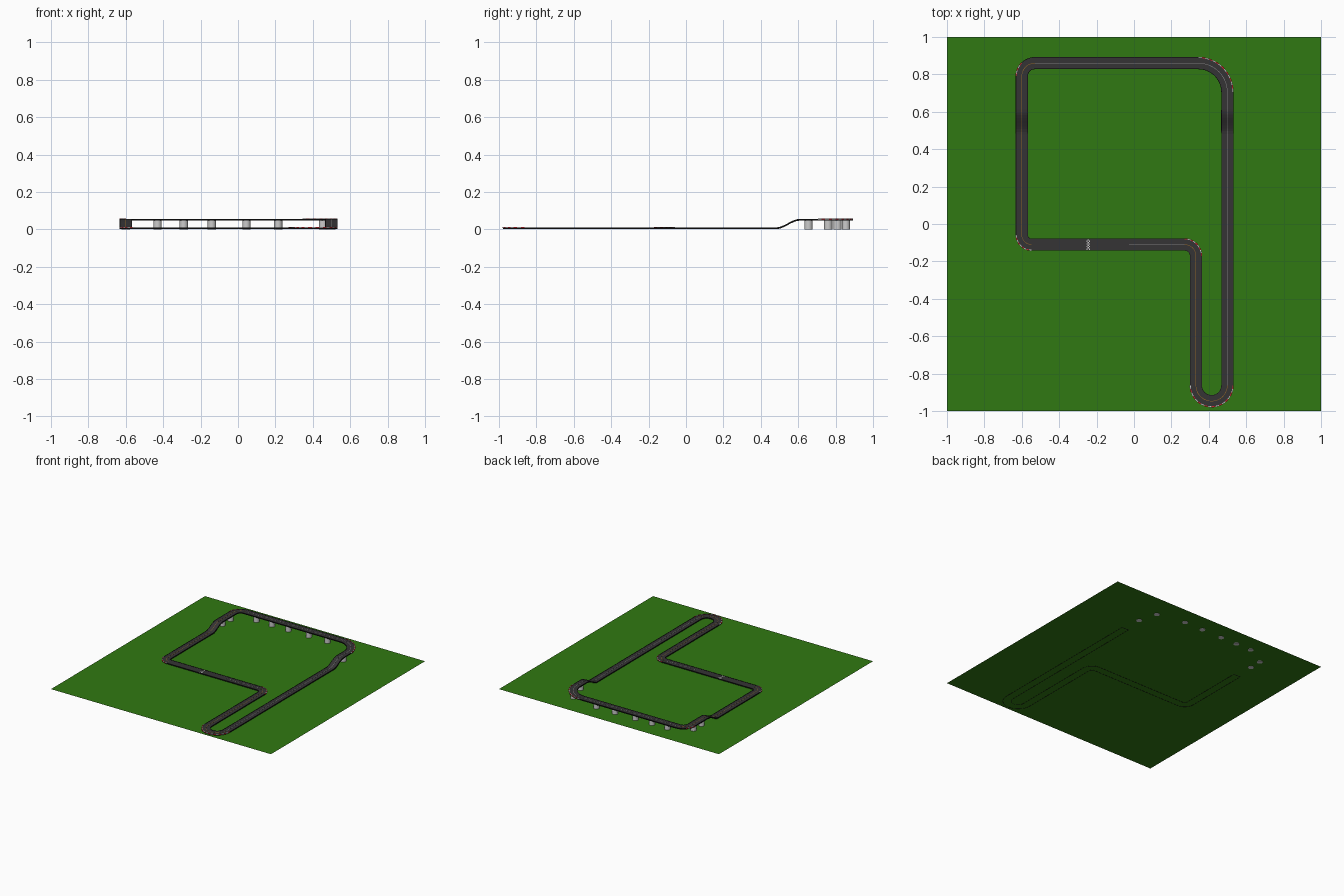
import bpy, bmesh, math
from mathutils import Vector

if "Cube" in bpy.data.objects:
    bpy.data.objects.remove(bpy.data.objects["Cube"])

def material(name, rgb):
    m = bpy.data.materials.new(name)
    m.diffuse_color = (*rgb, 1)
    m.use_nodes = True
    m.node_tree.nodes["Principled BSDF"].inputs["Base Color"].default_value = m.diffuse_color
    return m

GREEN = material("grass", (0.03, 0.19, 0.006))
ASPHALT = material("asphalt", (0.035, 0.033, 0.035))
BLACK = material("black", (0.006, 0.006, 0.006))
WHITE = material("white", (0.75, 0.75, 0.75))
GREY = material("line_grey", (0.22, 0.22, 0.22))
RED = material("red", (0.6, 0.02, 0.03))
ORANGE = material("orange", (0.3, 0.14, 0.02))

def finish(name, bm, *mats):
    bmesh.ops.recalc_face_normals(bm, faces=bm.faces)
    me = bpy.data.meshes.new(name)
    bm.to_mesh(me)
    bm.free()
    for m in mats:
        me.materials.append(m)
    ob = bpy.data.objects.new(name, me)
    bpy.context.collection.objects.link(ob)
    return ob

# Height of the road: low in front, smooth ramp up to the raised rear deck
LOW, HIGH = 0.009, 0.055
def height(y):
    t = min(max((y - 0.48) / 0.13, 0), 1)
    return LOW + (HIGH - LOW) * t * t * (3 - 2 * t)

# Centreline: right-angle corners (x, y, radius); two of them form the hairpin
CORNERS = [(0.331, -0.11, 0.06), (0.331, -0.947, 0.084), (0.499, -0.947, 0.084),
           (0.499, 0.86, 0.155), (-0.6, 0.86, 0.07), (-0.6, -0.11, 0.052)]
N = len(CORNERS)
P = [Vector(c[:2]) for c in CORNERS]

def corner(i, t):
    """Position and tangent on corner i, t from 0 to 1."""
    r = CORNERS[i][2]
    d_in = (P[i] - P[i - 1]).normalized()
    d_out = (P[(i + 1) % N] - P[i]).normalized()
    a = t * math.pi / 2
    c = P[i] + (d_out - d_in) * r
    return (c + (d_in * math.sin(a) - d_out * math.cos(a)) * r,
            d_in * math.cos(a) + d_out * math.sin(a))

def straight(i):
    """Samples from the end of corner i to the start of the next one."""
    a, tan = corner(i, 1)
    b, _ = corner((i + 1) % N, 0)
    n = max(1, round((b - a).length / 0.015))
    return [(a.lerp(b, k / n), tan) for k in range(1, n)]

def arc(i, n=12, t0=0, t1=1):
    return [corner(i, t0 + (t1 - t0) * k / n) for k in range(n + 1)]

SECTIONS = [(arc(i), straight(i)) for i in range(N)]
LOOP = [s for a, b in SECTIONS for s in a + b]
# drop the doubled point where the two hairpin corners meet
LOOP = [s for k, s in enumerate(LOOP) if (s[0] - LOOP[k - 1][0]).length > 1e-4]

def sweep(bm, samples, profile, loop=False, mat=0):
    """Sweep a closed (offset to left, dz) profile along the samples."""
    rings = []
    for p, t in samples:
        n = Vector((-t.y, t.x))
        z = height(p.y)
        rings.append([bm.verts.new((*(p + n * o), max(z + dz, 0.0))) for o, dz in profile])
    m = len(profile)
    for k in range(len(rings) if loop else len(rings) - 1):
        a, b = rings[k], rings[(k + 1) % len(rings)]
        for j in range(m):
            bm.faces.new((a[j], a[(j + 1) % m], b[(j + 1) % m], b[j])).material_index = mat
    if not loop:
        bm.faces.new(rings[0]).material_index = mat
        bm.faces.new(rings[-1][::-1]).material_index = mat

def bar(o0, o1, z0, z1):
    return [(o0, z0), (o1, z0), (o1, z1), (o0, z1)]

# Grass
bm = bmesh.new()
bmesh.ops.create_grid(bm, x_segments=1, y_segments=1, size=1)
bmesh.ops.translate(bm, verts=bm.verts, vec=(0, 0, 0.003))
finish("ground", bm, GREEN)

# Road deck
bm = bmesh.new()
sweep(bm, LOOP, bar(-0.031, 0.031, -0.005, 0), True)
finish("road_deck", bm, ASPHALT)

# Low black edging on both sides
bm = bmesh.new()
for s in (-1, 1):
    sweep(bm, LOOP, bar(s * 0.0295, s * 0.0325, -0.007, 0.0015), True)
finish("road_edging", bm, BLACK)

# Solid skirts that thicken the two ramps
bm = bmesh.new()
for x, d in ((0.499, 1), (-0.6, -1)):
    pts = [(Vector((x, 0.49 + 0.12 * k / 10)), Vector((0, 1))) for k in range(11)]
    sweep(bm, pts, bar(-0.0335, 0.0335, -0.008, -0.001))
finish("ramp_skirts", bm, BLACK)

# Centre line, pale on the fast straights and orange elsewhere
line = bar(-0.0013, 0.0013, -0.001, 0.0006)
bm = bmesh.new()
for i in range(N):
    a, b = SECTIONS[i]
    end = [corner((i + 1) % N, 0)]
    if i == N - 1:                       # start straight: line stops before the grid
        b = [s for s in b if s[0].x > -0.04]
    else:
        b = [a[-1]] + b
    sweep(bm, b + end, line, mat=0 if i in (2, 3, 5) else 1)
    sweep(bm, a, line, mat=0 if i == 3 else 1)
finish("centre_line", bm, GREY, ORANGE)

# Red and white kerbs on the outside of the bends: corner, side, start, end, count
bm = bmesh.new()
for i, side, t0, t1, n in ((0, 1, 0, 1, 9), (1, -1, 0, 1, 9), (2, -1, 0, 1, 9),
                           (3, -1, 0, 1, 15), (4, -1, 0.5, 1, 5), (5, -1, 0, 1, 9)):
    for k in range(n):
        seg = arc(i, 2, t0 + (t1 - t0) * k / n, t0 + (t1 - t0) * (k + 1) / n)
        sweep(bm, seg, bar(side * 0.0275, side * 0.0335, -0.002, 0.003), mat=(k + i) % 2)
finish("kerbs", bm, RED, WHITE)

# Chequered start line
bm = bmesh.new()
for c in range(3):
    for r in range(8):
        if (c + r) % 2 == 0:
            x, o = -0.255 + c * 0.007, -0.028 + r * 0.007
            pts = [(Vector((x + d, -0.11)), Vector((1, 0))) for d in (0, 0.007)]
            sweep(bm, pts, bar(o, o + 0.007, -0.001, 0.0006))
finish("start_line", bm, WHITE)

# Round supports under the raised deck
spots = [(0.499, 0.655), (0.455, 0.81), (0.215, 0.855), (0.045, 0.855), (-0.14, 0.855),
         (-0.29, 0.855), (-0.43, 0.855), (-0.6, 0.76), (-0.6, 0.655)]
for x, y in spots:
    bpy.ops.mesh.primitive_cylinder_add(vertices=32, radius=0.022, depth=0.051,
                                        location=(x, y, 0.0255))
    bpy.context.object.name = "support_pillar"
    bpy.ops.object.shade_smooth_by_angle()
